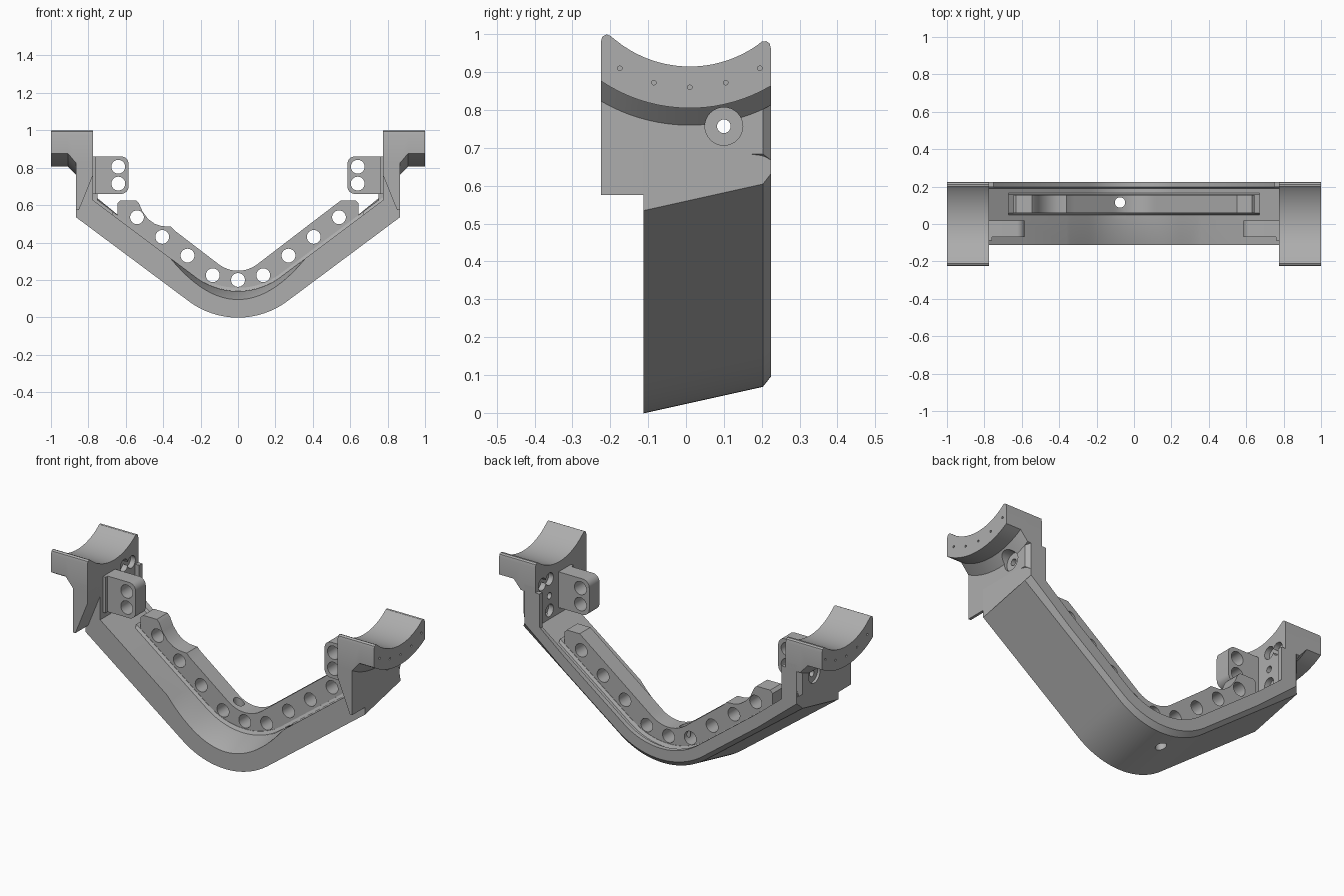
import bpy, bmesh, math
from mathutils import Matrix

if "Cube" in bpy.data.objects:
    bpy.data.objects.remove(bpy.data.objects["Cube"], do_unlink=True)

grey = bpy.data.materials.new("plain_grey")
grey.use_nodes = True
grey.diffuse_color = (0.42, 0.42, 0.42, 1)
grey.node_tree.nodes["Principled BSDF"].inputs["Base Color"].default_value = (0.42, 0.42, 0.42, 1)


def finish(name, bm):
    bmesh.ops.recalc_face_normals(bm, faces=bm.faces)
    mesh = bpy.data.meshes.new(name)
    bm.to_mesh(mesh)
    bm.free()
    obj = bpy.data.objects.new(name, mesh)
    bpy.context.collection.objects.link(obj)
    mesh.materials.append(grey)
    return obj


def loft(name, rings):
    """Skin a row of equal closed rings and cap both ends."""
    bm = bmesh.new()
    rows = [[bm.verts.new(p) for p in ring] for ring in rings]
    n = len(rows[0])
    for a, b in zip(rows, rows[1:]):
        for i in range(n):
            j = (i + 1) % n
            bm.faces.new((a[i], a[j], b[j], b[i]))
    bm.faces.new(rows[0])
    bm.faces.new(rows[-1])
    return finish(name, bm)


def extrude_y(name, outline, y0, y1):
    return loft(name, [[(x, y, z) for x, z in outline] for y in (y0, y1)])


def box(name, x0, x1, y0, y1, z0, z1):
    return extrude_y(name, [(x0, z0), (x1, z0), (x1, z1), (x0, z1)], y0, y1)


def drill(center, radius, depth, axis):
    """Round cutter centred on a point along an axis."""
    bm = bmesh.new()
    turn = {"X": Matrix.Rotation(math.pi / 2, 4, "Y"),
            "Y": Matrix.Rotation(math.pi / 2, 4, "X"),
            "Z": Matrix.Identity(4)}[axis]
    bmesh.ops.create_cone(bm, cap_ends=True, segments=32, radius1=radius, radius2=radius,
                          depth=depth, matrix=Matrix.Translation(center) @ turn)
    obj = finish("drill", bm)
    obj.hide_render = True
    return obj


def apply(obj, kind, **settings):
    mod = obj.modifiers.new(kind, kind)
    for key, value in settings.items():
        setattr(mod, key, value)
    bpy.context.view_layer.objects.active = obj
    bpy.ops.object.modifier_apply(modifier=mod.name)


def cut(obj, *drills):
    for d in drills:
        cutter = drill(*d)
        apply(obj, "BOOLEAN", operation="DIFFERENCE", solver="EXACT", object=cutter)
        bpy.data.objects.remove(cutter, do_unlink=True)


def mirror(obj):
    apply(obj, "MIRROR", use_axis=(True, False, False), use_mirror_merge=False)


def vee(x, slope, apex, radius):
    """Height of a V line whose point is rounded."""
    k = math.sqrt(1 + slope * slope)
    if abs(x) < radius * slope / k:
        return apex + radius * k - math.sqrt(radius ** 2 - x * x)
    return apex + slope * abs(x)


def floor(x):
    return vee(x, 0.75, 0.045, 0.38)


# Rounded V body with sloping underside, raised back rim and front scoop
HALF = 0.865


def body_ring(x):
    low = vee(x, 0.745, -0.11, 0.44)
    top = floor(x)
    scoop = 0.095 + 0.22 * (x / 0.36) ** 2 if abs(x) < 0.36 else top
    back = max(-HALF + 0.022, min(HALF - 0.022, x))
    return [(x, -0.112, low), (x, 0.203, low + 0.07), (back, 0.225, low + 0.098),
            (back, 0.225, top + 0.018), (x, 0.198, top + 0.018), (x, 0.19, top),
            (x, 0.02, top), (x, -0.112, min(scoop, top))]


stations = [-HALF, -0.6] + [i * 0.02 for i in range(-18, 19)] + [0.6, HALF]
drain = ((-0.075, 0.115, 0.2), 0.028, 1, "Z")
body = loft("body", [body_ring(x) for x in stations])
cut(body, drain)

# Upright rib with a row of holes, on a low foot
span = [i * 0.02 for i in range(-20, 21)]


def rib_top(x):
    return vee(x, 0.765, 0.205, 0.17)


under = [(0.645, floor(0.645) - 0.02)] + [(x, floor(x) - 0.02) for x in reversed(span)] \
    + [(-0.645, floor(-0.645) - 0.02)]
dip = [(-0.645, 0.61), (-0.63, 0.625), (-0.545, 0.625), (-0.53, 0.61), (-0.51, 0.565),
       (-0.48, 0.525), (-0.445, 0.5), (-0.41, 0.488), (-0.36, 0.485)]
crest = [(x, rib_top(x)) for x in span if x > -0.35] + [(0.55, 0.625), (0.63, 0.625), (0.645, 0.61)]
rib = extrude_y("rib", under + dip + crest, 0.06, 0.155)
hole_spots = [(0, 0.2)] + [(s * x, z) for s in (-1, 1)
                           for x, z in ((0.135, 0.225), (0.27, 0.33), (0.405, 0.43), (0.54, 0.535))]
cut(rib, drain, *[((x, 0.1, z), 0.037, 0.4, "Y") for x, z in hole_spots])

edge = [-0.67] + span + [0.67]
foot = loft("rib_foot", [[(x, 0.043, floor(x) - 0.01), (x, 0.172, floor(x) - 0.01),
                          (x, 0.157, floor(x) + 0.018), (x, 0.058, floor(x) + 0.018)] for x in edge])
cut(foot, drain)

# Saddles at the arm ends, curved above and below
CY, CZ = 0.01, 1.225


def arc(y, radius):
    return CZ - math.sqrt(radius ** 2 - (y - CY) ** 2)


def saddle_ring(x, under_radius):
    ys = [-0.19 + 0.02 * i for i in range(20)]
    top = [(-0.225, 0.98), (-0.221, 0.994), (-0.21, 1.0), (-0.2, 0.996)]
    top += [(y, arc(y, 0.31)) for y in ys]
    top += [(0.2, 0.981), (0.212, 0.982), (0.221, 0.976), (0.225, 0.96)]
    bottom = [(0.225 - 0.025 * i, arc(0.225 - 0.025 * i, under_radius)) for i in range(19)]
    return [(x, y, z) for y, z in top + bottom]


saddle = loft("saddles", [saddle_ring(0.775, 0.465), saddle_ring(HALF, 0.465),
                          saddle_ring(0.91, 0.42), saddle_ring(1.0, 0.42)])
pins = [((1.0, y, arc(y, 0.365)), 0.006, 0.03, "X") for y in (-0.175, -0.085, 0.01, 0.105, 0.195)]
bolt = ((0.82, 0.1, 0.757), 0.018, 0.4, "X")
counterbore = ((0.91, 0.1, 0.757), 0.05, 0.12, "X")
sockets = [((0.77, y, z), 0.034, 0.07, "X") for y, z in ((0.1, 0.85), (0.165, 0.845), (0.1, 0.675))]
cut(saddle, bolt, counterbore, *sockets, *pins)
mirror(saddle)

# Side walls with chamfered back corners
wall_plan = [(0.775, -0.112), (HALF, -0.112), (HALF, 0.203), (0.843, 0.225), (0.775, 0.225)]
wall = loft("side_walls", [[(x, y, floor(x) - 0.01) for x, y in wall_plan],
                           [(x, y, 0.85) for x, y in wall_plan]])
cut(wall, bolt, counterbore, *sockets)
mirror(wall)

# Pointed wings in front of the walls
wing = extrude_y("front_wings", [(HALF, 0.575), (0.85, 0.575), (0.775, 0.76), (0.775, 0.86), (HALF, 0.86)],
                 -0.225, -0.11)
mirror(wing)

# Thin lips along the inner back edge of the walls
lip = box("back_lips", 0.75, 0.78, 0.197, 0.225, 0.6, 0.82)
mirror(lip)

# Rounded lugs with two holes, on a base strip
r = 0.04
corners = [(0.585 + r, cz, start) for cz, start in ((0.86 - r, 90), (0.66 + r, 180))]
outline = [(0.785, 0.66), (0.785, 0.86)]
for cx, cz, start in corners:
    for i in range(9):
        a = math.radians(start + i * 90 / 8)
        outline.append((cx + r * math.cos(a), cz + r * math.sin(a)))
lug = extrude_y("lugs", outline, -0.07, 0.02)
cut(lug, *[((0.64, 0, z), 0.037, 0.4, "Y") for z in (0.805, 0.715)])
mirror(lug)
base = box("lug_bases", 0.758, 0.785, -0.088, 0.02, 0.66, 0.86)
mirror(base)

for obj in (body, rib, foot, saddle, wall, wing, lip, lug, base):
    bpy.ops.object.select_all(action="DESELECT")
    obj.select_set(True)
    bpy.context.view_layer.objects.active = obj
    bpy.ops.object.shade_smooth_by_angle(angle=math.radians(30))
